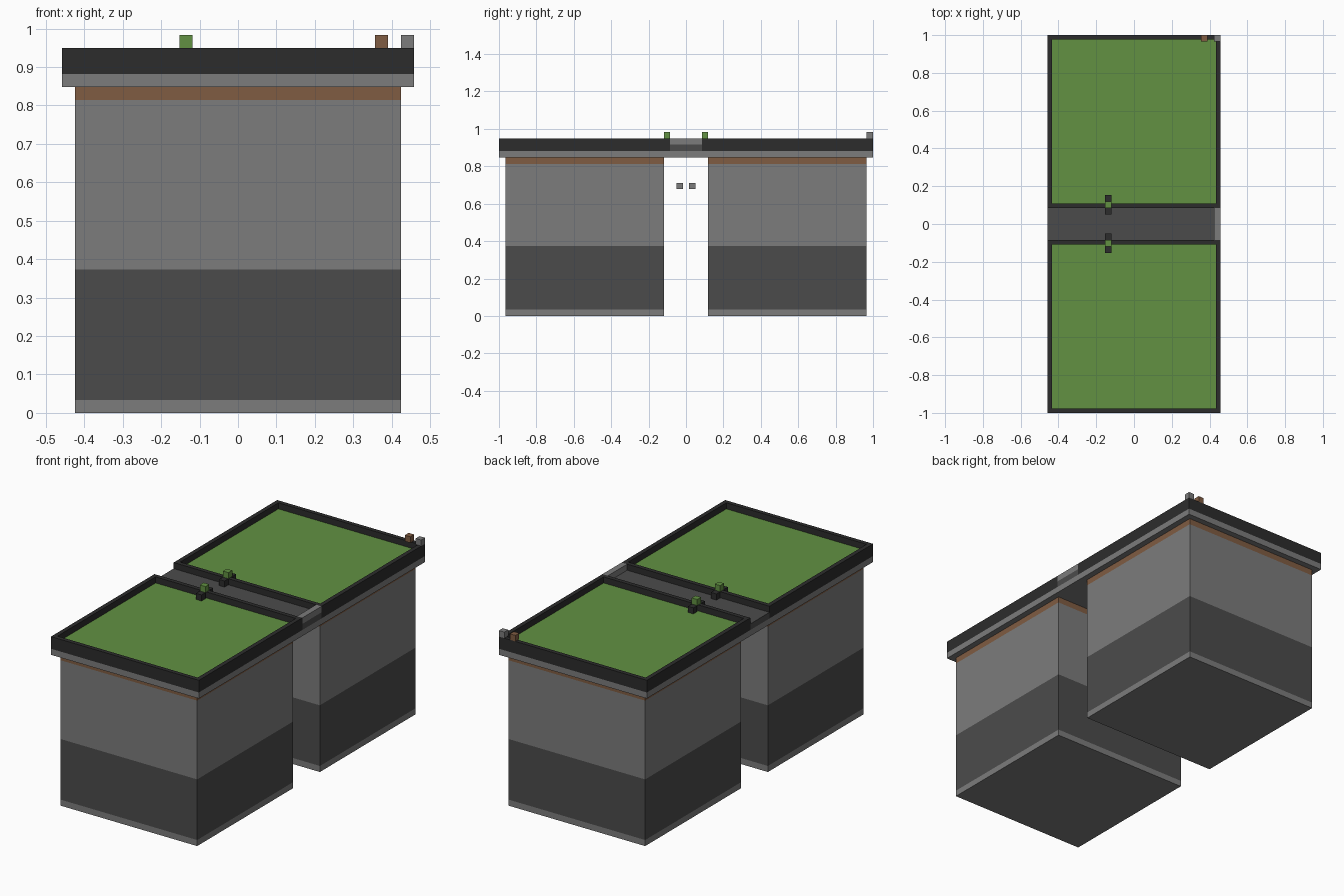
import bpy
import bmesh
from mathutils import Matrix, Vector

if "Cube" in bpy.data.objects:
    bpy.data.objects.remove(bpy.data.objects["Cube"], do_unlink=True)

V = 2 / 59  # size of one block


def material(name, hex_code):
    srgb = [int(hex_code[i:i + 2], 16) / 255 for i in (0, 2, 4)]
    color = [c / 12.92 if c < 0.04045 else ((c + 0.055) / 1.055) ** 2.4 for c in srgb] + [1]
    mat = bpy.data.materials.new(name)
    mat.use_nodes = True
    mat.diffuse_color = color
    mat.node_tree.nodes["Principled BSDF"].inputs["Base Color"].default_value = color
    return mat


stone = material("stone grey", "7c7c7c")
slate = material("slate grey", "4b4b4b")
black = material("charcoal", "2c2c2c")
wood = material("wood brown", "805c42")
grass = material("grass green", "629142")


def box_mesh(low, high):
    """Box between two corners given in block units."""
    low, high = Vector(low) * V, Vector(high) * V
    size = high - low
    bm = bmesh.new()
    bmesh.ops.create_cube(bm, size=1, matrix=Matrix.Translation((low + high) / 2) @ Matrix.Diagonal((*size, 1)))
    return bm


def finish(bm, name, *mats):
    bmesh.ops.recalc_face_normals(bm, faces=bm.faces)
    mesh = bpy.data.meshes.new(name)
    bm.to_mesh(mesh)
    bm.free()
    for mat in mats:
        mesh.materials.append(mat)
    obj = bpy.data.objects.new(name, mesh)
    bpy.context.collection.objects.link(obj)
    return obj


def box(name, low, high, mat):
    return finish(box_mesh(low, high), name, mat)


def span(side, near, far):
    """Order a y range for the front (-1) or back (1) half."""
    return sorted((side * near, side * far))


def pedestal(name, side):
    y0, y1 = span(side, 3.5, 28.5)
    bm = box_mesh((-12.5, y0, 0), (12.5, y1, 25))
    for level in (1, 11, 24):
        bmesh.ops.bisect_plane(bm, geom=bm.verts[:] + bm.edges[:] + bm.faces[:],
                               plane_co=(0, 0, level * V), plane_no=(0, 0, 1))
    # colour bands by height
    for face in bm.faces:
        z = face.calc_center_median().z / V
        face.material_index = 1 if 1 < z < 11 else 2 if z > 24 else 0
    finish(bm, name, stone, slate, wood)


def planter(name, side):
    y0, y1 = span(side, 2.5, 29.5)
    bm = box_mesh((-13.5, y0, 26), (13.5, y1, 28))
    top = max(bm.faces, key=lambda f: f.calc_center_median().z)
    # raised rim around a sunken lawn
    bmesh.ops.inset_region(bm, faces=[top], thickness=V)
    lawn = bmesh.ops.extrude_discrete_faces(bm, faces=[top])["faces"][0]
    bmesh.ops.translate(bm, verts=lawn.verts, vec=(0, 0, -V))
    lawn.material_index = 1
    finish(bm, name, black, grass)


# Two pedestals with planted tops and small sprouts
for label, side in (("front", -1), ("back", 1)):
    pedestal(label + "_pedestal", side)
    planter(label + "_planter", side)
    for part, near, z, mat in (("sprout", 2.5, 28, grass), ("inner_sprout_base", 1.5, 27, black),
                               ("outer_sprout_base", 3.5, 27, black), ("hanging_block", 0.5, 20, stone)):
        y0, y1 = span(side, near, near + 1)
        box(label + "_" + part, (-4.5, y0, z), (-3.5, y1, z + 1), mat)

# Shared slab and bridge between the planters
box("slab", (-13.5, -29.5, 25), (13.5, 29.5, 26), stone)
box("bridge_floor", (-13.5, -2.5, 26), (13.5, 2.5, 27), slate)
box("bridge_kerb", (12.5, -2.5, 27), (13.5, 2.5, 28), stone)

# Corner markers
box("corner_stone", (12.5, 28.5, 28), (13.5, 29.5, 29), stone)
box("corner_wood", (10.5, 28.5, 28), (11.5, 29.5, 29), wood)
